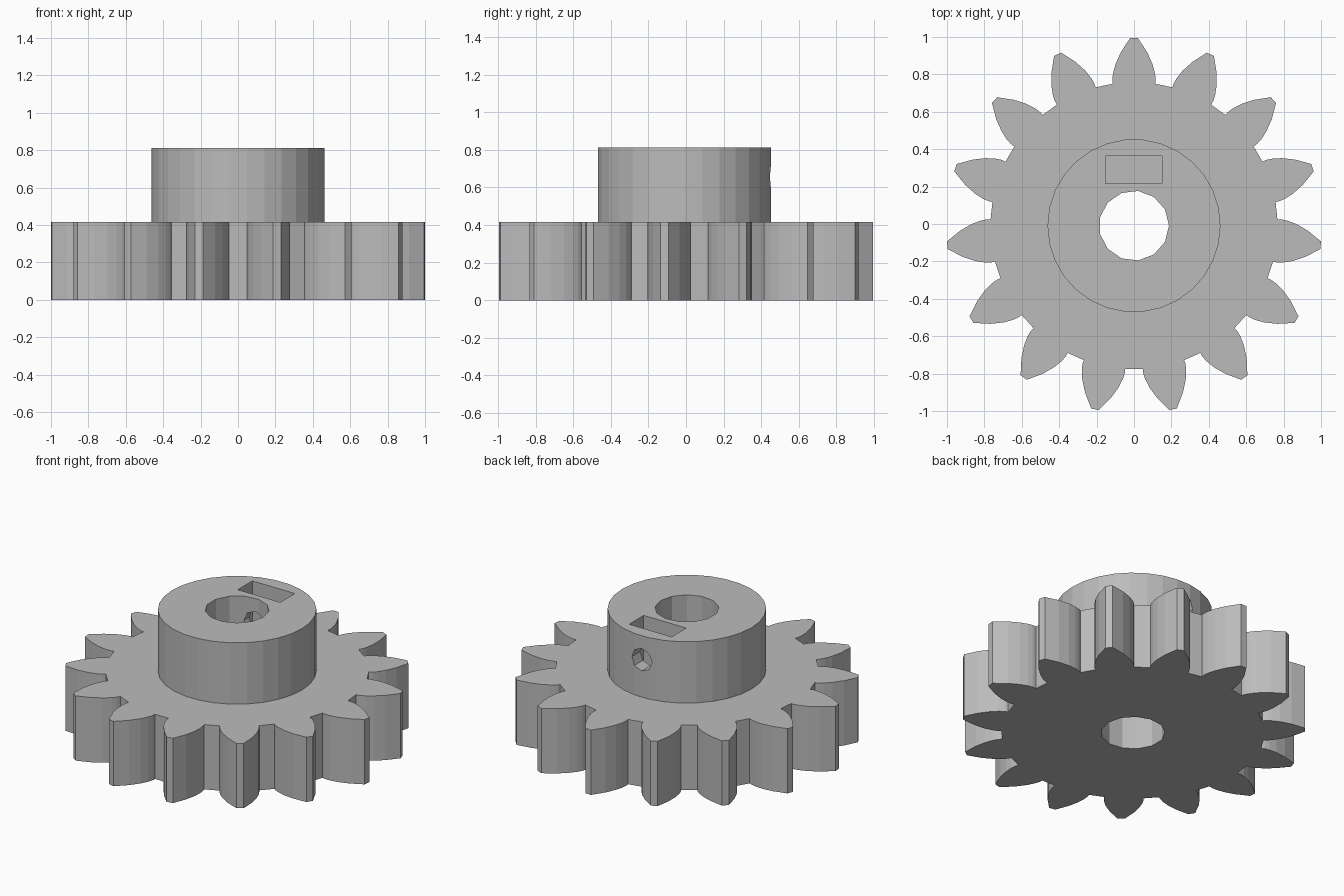
import bpy, bmesh, math
from mathutils import Matrix, Vector

cube = bpy.data.objects.get("Cube")
if cube:
    bpy.data.objects.remove(cube)

CY = -0.009                      # gear axis offset in y
TEETH = 15
TIP_R = 1.0036
GEAR_H, HUB_TOP = 0.417, 0.812
HOLE_Z = 0.657

grey = bpy.data.materials.new("plain grey")
grey.use_nodes = True
colour = (0.5, 0.5, 0.5, 1)
grey.diffuse_color = colour
grey.node_tree.nodes["Principled BSDF"].inputs["Base Color"].default_value = colour


def polar(r, a):
    return (r * math.cos(a), r * math.sin(a))


def ring(r, n):
    return [polar(r, math.tau * i / n) for i in range(n)]


def prism(name, outline, z0, z1, matrix=None):
    """Closed prism from a flat outline."""
    bm = bmesh.new()
    face = bm.faces.new([bm.verts.new((x, y, z0)) for x, y in outline])
    out = bmesh.ops.extrude_face_region(bm, geom=[face])
    top = [v for v in out["geom"] if isinstance(v, bmesh.types.BMVert)]
    bmesh.ops.translate(bm, verts=top, vec=(0, 0, z1 - z0))
    bmesh.ops.recalc_face_normals(bm, faces=bm.faces)
    bm.transform(Matrix.Translation((0, CY, 0)) @ (matrix or Matrix()))
    mesh = bpy.data.meshes.new(name)
    bm.to_mesh(mesh)
    bm.free()
    mesh.materials.append(grey)
    obj = bpy.data.objects.new(name, mesh)
    bpy.context.collection.objects.link(obj)
    return obj


def cut(obj, cutters):
    for c in cutters:
        c.hide_render = True
        mod = obj.modifiers.new(c.name, "BOOLEAN")
        mod.operation, mod.solver, mod.object = "DIFFERENCE", "EXACT", c
        bpy.context.view_layer.objects.active = obj
        bpy.ops.object.modifier_apply(modifier=mod.name)


# Involute tooth outline
pitch_r = TIP_R * TEETH / (TEETH + 2)
root_r = pitch_r * (TEETH - 2) / TEETH
pressure = math.radians(28)
base_r = pitch_r * math.cos(pressure)
base_half = math.tau / TEETH / 4 + math.tan(pressure) - pressure
STEPS = 5
flank = [(root_r, base_half)]
for i in range(STEPS + 1):
    t = math.sqrt((TIP_R / base_r) ** 2 - 1) * i / STEPS
    flank.append((base_r * math.hypot(1, t), base_half - t + math.atan(t)))

outline = []
for k in range(TEETH):
    mid = math.pi / 2 + math.tau * k / TEETH
    outline += [polar(r, mid - a) for r, a in flank]
    outline += [polar(r, mid + a) for r, a in reversed(flank)]

# Toothed wheel and hub
wheel = prism("toothed_wheel", outline, 0, GEAR_H)
hub = prism("hub", ring(0.4625, 30), GEAR_H, HUB_TOP)

# Shaft bore, nut slot and side screw hole
bore = prism("bore_cutter", ring(0.187, 13), -0.1, 1)
slot = prism("nut_slot_cutter",
             [(-0.153, 0.225), (0.15, 0.225), (0.15, 0.373), (-0.153, 0.373)], 0.5, 1)
along_y = Matrix.Translation((0, 0, HOLE_Z)) @ Matrix.Rotation(-math.pi / 2, 4, "X")
screw = prism("screw_hole_cutter", ring(0.072, 8), 0.05, 0.6, along_y)
cut(wheel, [bore])
cut(hub, [bore, slot, screw])
for c in (bore, slot, screw):
    bpy.data.objects.remove(c)
